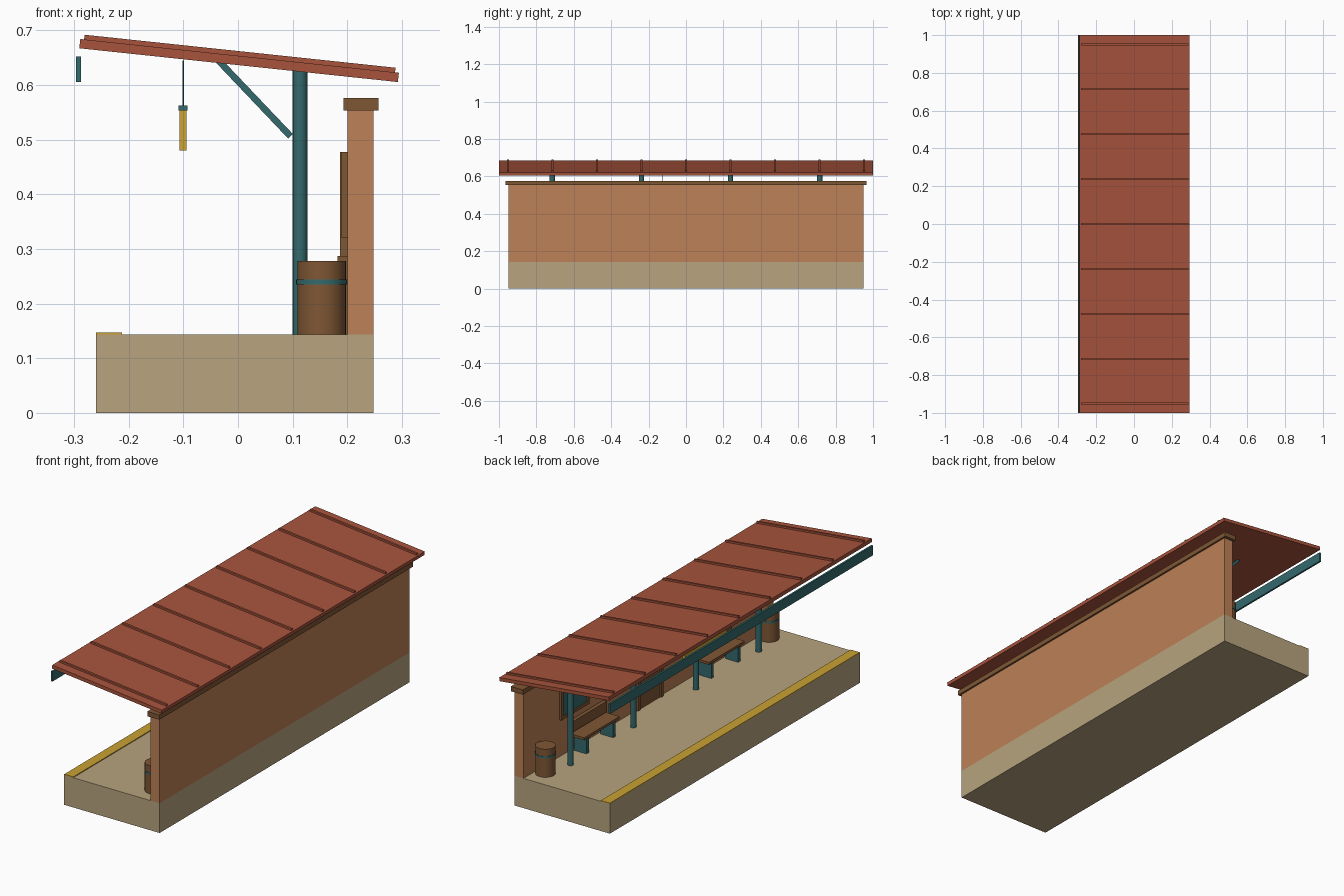
import bpy
from math import radians, sin, cos, atan2, hypot

cube = bpy.data.objects.get("Cube")
if cube:
    bpy.data.objects.remove(cube, do_unlink=True)


def material(name, hex_code):
    """Flat material from an sRGB hex code."""
    lin = []
    for i in (0, 2, 4):
        c = int(hex_code[i:i + 2], 16) / 255
        lin.append(c / 12.92 if c < 0.04045 else ((c + 0.055) / 1.055) ** 2.4)
    m = bpy.data.materials.new(name)
    m.use_nodes = True
    m.diffuse_color = (*lin, 1)
    m.node_tree.nodes["Principled BSDF"].inputs["Base Color"].default_value = (*lin, 1)
    return m


STONE = material("sandy stone", "B8A47E")
CLAY = material("clay wall", "BD8157")
WOOD = material("brown wood", "7F5734")
TEAL = material("teal paint", "346A6D")
YELLOW = material("yellow paint", "CBA233")
ROOF = material("red roof metal", "A8533C")


def box(name, mat, x, y, z, tilt=0):
    """Box from (min, max) ranges, optionally tilted about y."""
    mid = [(a + b) / 2 for a, b in (x, y, z)]
    bpy.ops.mesh.primitive_cube_add(size=1, location=mid)
    o = bpy.context.object
    o.name = name
    o.scale = [b - a for a, b in (x, y, z)]
    o.rotation_euler.y = tilt
    o.data.materials.append(mat)
    return o


def tube(name, mat, x, y, z, r, sides=24):
    """Upright smooth cylinder."""
    bpy.ops.mesh.primitive_cylinder_add(vertices=sides, radius=r, depth=z[1] - z[0],
                                        location=(x, y, (z[0] + z[1]) / 2))
    o = bpy.context.object
    o.name = name
    o.data.materials.append(mat)
    bpy.ops.object.shade_smooth_by_angle(angle=radians(40))
    return o


def span(c, half):
    return (c - half, c + half)


FLOOR = 0.143

# Platform, edge stripe, back wall and coping
box("platform", STONE, (-0.26, 0.248), span(0, 0.95), (0, FLOOR))
box("edge_stripe", YELLOW, (-0.26, -0.212), span(0, 0.95), (FLOOR, 0.147))
box("back_wall", CLAY, (0.2, 0.248), span(0, 0.95), (FLOOR, 0.553))
box("wall_coping", WOOD, (0.193, 0.257), span(0, 0.965), (0.553, 0.576))

# Sloping roof with raised seams
SLOPE = radians(6.05)
ROOF_X, ROOF_Z = 0.002, 0.6445
box("roof", ROOF, span(ROOF_X, 0.293), span(0, 1), span(ROOF_Z, 0.0085), SLOPE)
lift = 0.0127
seam_x, seam_z = ROOF_X + lift * sin(SLOPE), ROOF_Z + lift * cos(SLOPE)
for i in range(9):
    y = max(-0.951, min(0.951, (i - 4) * 0.238))
    box("roof_seam", ROOF, span(seam_x, 0.286), span(y, 0.005), span(seam_z, 0.0044), SLOPE)
box("fascia", TEAL, (-0.296, -0.287), span(0, 1), (0.605, 0.652))

# Posts with diagonal braces
(x0, z0), (x1, z1) = (0.096, 0.506), (-0.041, 0.65)
half = hypot(x1 - x0, z1 - z0) / 2
for y in (-0.715, -0.238, 0.238, 0.715):
    tube("post", TEAL, 0.1135, y, (FLOOR, 0.63), 0.0135, 16)
    box("brace", TEAL, span((x0 + x1) / 2, half), span(y, 0.006),
        span((z0 + z1) / 2, 0.006), atan2(z0 - z1, x0 - x1) * -1)

# Hanging sign
box("sign_board", YELLOW, span(-0.1005, 0.0065), span(0, 0.16), (0.48, 0.553))
box("sign_rail", TEAL, span(-0.1005, 0.008), span(0, 0.167), (0.553, 0.562))
for y in (-0.126, 0.126):
    tube("sign_rod", TEAL, -0.1005, y, (0.56, 0.645), 0.0014, 8)

# Door in the wall: frame with raised surround
box("door", WOOD, (0.193, 0.2), span(0, 0.08), (FLOOR, 0.465))
for s in (-1, 1):
    box("door_jamb", WOOD, (0.187, 0.2), span(s * 0.087, 0.008), (FLOOR, 0.477))
box("door_lintel", WOOD, (0.187, 0.2), span(0, 0.08), (0.461, 0.477))

for s in (-1, 1):
    # Bench against the wall
    c = s * 0.475
    box("bench_seat", WOOD, (0.115, 0.195), span(c, 0.135), (0.219, 0.231))
    box("bench_back", WOOD, (0.182, 0.2), span(c, 0.135), (0.236, 0.287))
    for k in (-1, 1):
        box("bench_leg", TEAL, (0.12, 0.187), span(c + k * 0.102, 0.009), (FLOOR, 0.219))

    # Framed window above the bench
    w = s * 0.57
    box("window_pane", TEAL, (0.195, 0.2), span(w, 0.1), (0.325, 0.472))
    for k in (-1, 1):
        box("window_side", WOOD, (0.189, 0.2), span(w + k * 0.1, 0.007), (0.32, 0.477))
    for z in (0.327, 0.47):
        box("window_rail", WOOD, (0.189, 0.2), span(w, 0.093), span(z, 0.007))

    # Barrel with a painted band
    b = s * 0.85
    tube("barrel", WOOD, 0.153, b, (FLOOR, 0.278), 0.0445, 32)
    tube("barrel_band", TEAL, 0.153, b, (0.235, 0.244), 0.0465, 32)
